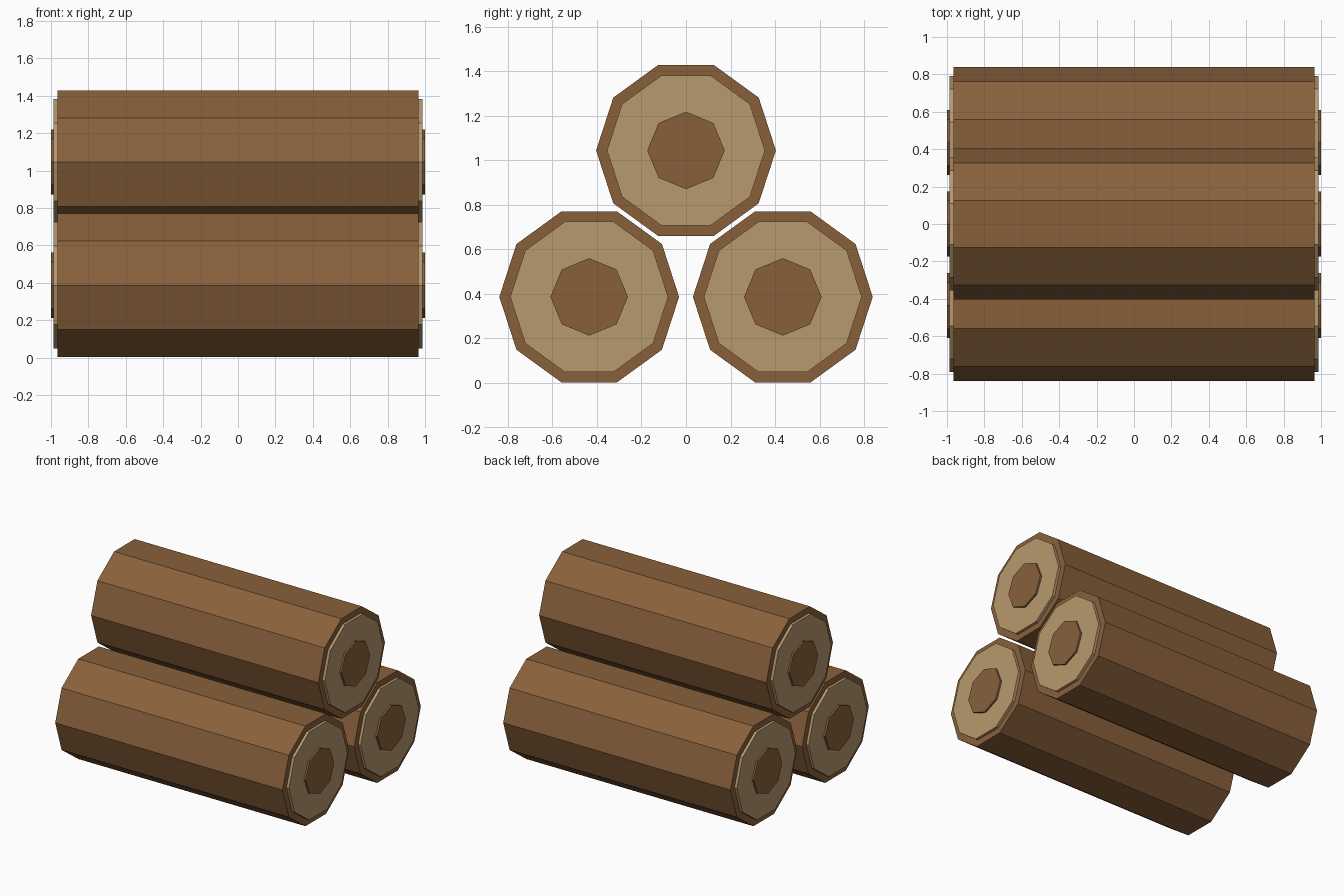
import bpy, bmesh, math

if "Cube" in bpy.data.objects:
    bpy.data.objects.remove(bpy.data.objects["Cube"])


def material(name, rgb):
    m = bpy.data.materials.new(name)
    m.diffuse_color = (*rgb, 1.0)
    m.use_nodes = True
    m.node_tree.nodes["Principled BSDF"].inputs["Base Color"].default_value = m.diffuse_color
    return m


bark_brown = material("bark_brown", (0.25, 0.118, 0.044))
cut_wood = material("cut_wood", (0.475, 0.32, 0.156))


def prism(name, sides, radius, x0, x1, centre, mat):
    """Flat-sided prism along x with a vertex pointing at +y."""
    bm = bmesh.new()
    rings = []
    for x in (x0, x1):
        rings.append([bm.verts.new((x, radius * math.cos(2 * math.pi * i / sides),
                                    radius * math.sin(2 * math.pi * i / sides)))
                      for i in range(sides)])
    a, b = rings
    bm.faces.new(a)
    bm.faces.new(b)
    for i in range(sides):
        j = (i + 1) % sides
        bm.faces.new((a[i], a[j], b[j], b[i]))
    bmesh.ops.recalc_face_normals(bm, faces=bm.faces)
    mesh = bpy.data.meshes.new(name)
    bm.to_mesh(mesh)
    bm.free()
    mesh.materials.append(mat)
    obj = bpy.data.objects.new(name, mesh)
    obj.location = (0, *centre)
    bpy.context.collection.objects.link(obj)
    return obj


# three stacked logs: (y, z) of each centre
logs = {"front_log": (-0.435, 0.387),
        "back_log": (0.435, 0.387),
        "top_log": (0.0, 1.045)}

for log, centre in logs.items():
    # bark body
    prism(log + "_bark", 10, 0.404, -0.965, 0.965, centre, bark_brown)
    # pale cut end and dark heartwood on both ends
    for side, s in (("left", -1), ("right", 1)):
        prism(f"{log}_{side}_cut_end", 10, 0.355, s * 0.955, s * 0.986, centre, cut_wood)
        prism(f"{log}_{side}_heartwood", 8, 0.174, s * 0.975, s * 1.0, centre, bark_brown)
